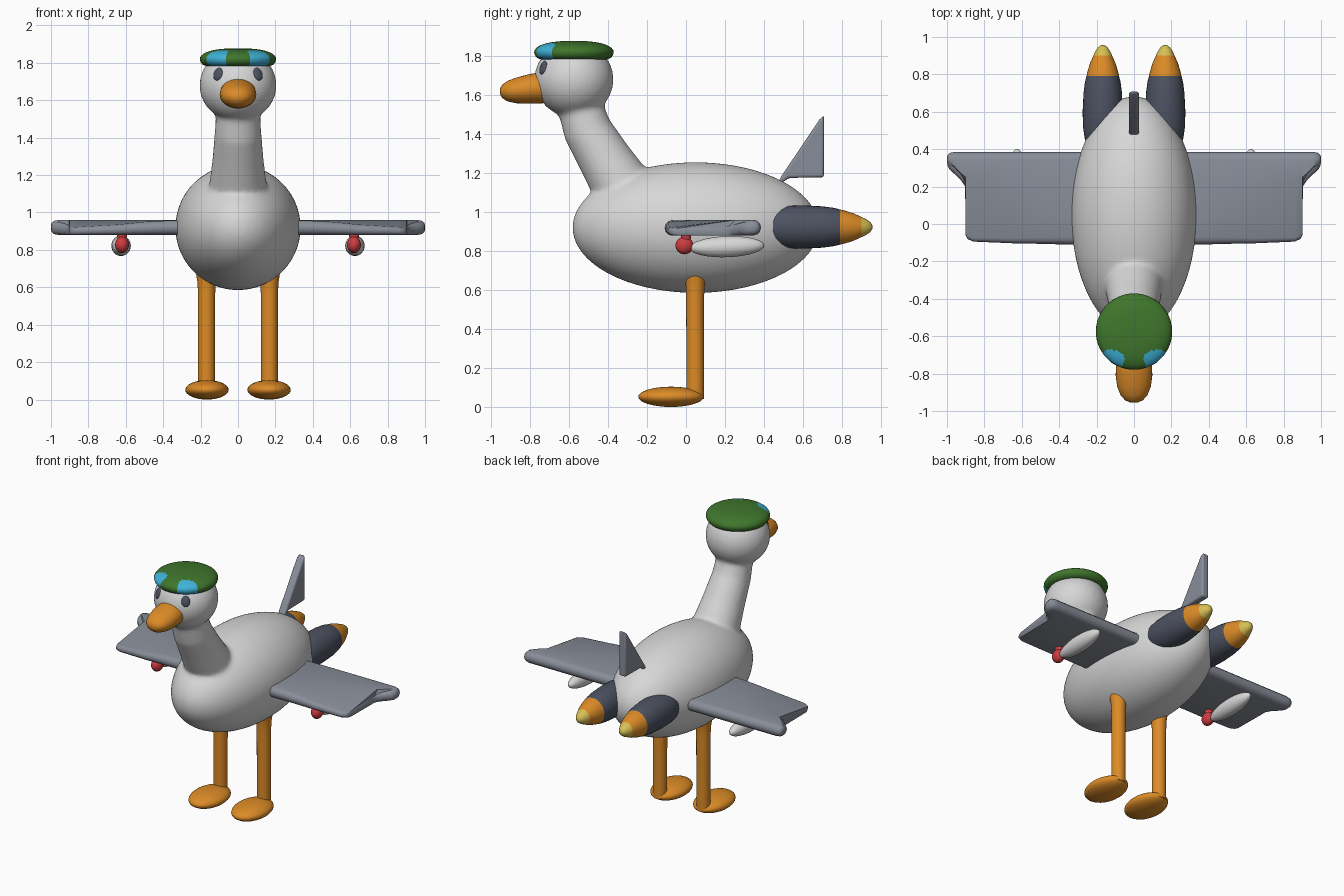
import bpy, bmesh, math
from mathutils import Vector, Matrix

if "Cube" in bpy.data.objects:
    bpy.data.objects.remove(bpy.data.objects["Cube"])

def material(name, rgb):
    m = bpy.data.materials.new(name)
    m.diffuse_color = (*rgb, 1)
    m.use_nodes = True
    m.node_tree.nodes["Principled BSDF"].inputs["Base Color"].default_value = m.diffuse_color
    return m

WHITE = material("pale_grey", (0.68, 0.68, 0.68))
GREY = material("wing_grey", (0.25, 0.27, 0.32))
SLATE = material("dark_slate", (0.075, 0.085, 0.12))
ORANGE = material("orange", (0.72, 0.26, 0.02))
YELLOW = material("yellow", (0.68, 0.53, 0.09))
GREEN = material("green", (0.05, 0.18, 0.025))
CYAN = material("cyan", (0.05, 0.45, 0.70))
RED = material("red", (0.62, 0.045, 0.05))

X, Y, Z = Vector((1, 0, 0)), Vector((0, 1, 0)), Vector((0, 0, 1))

def ring(c, u, v, a, b, n=32):
    """Ellipse of n points round c in the plane of u and v."""
    return [Vector(c) + u * a * math.cos(2 * math.pi * i / n) + v * b * math.sin(2 * math.pi * i / n)
            for i in range(n)]

def loft(bm, rings):
    """Skin a list of equal-length point loops and cap both ends."""
    vs = [[bm.verts.new(p) for p in r] for r in rings]
    n = len(rings[0])
    for a, b in zip(vs, vs[1:]):
        for i in range(n):
            bm.faces.new((a[i], a[(i + 1) % n], b[(i + 1) % n], b[i]))
    bm.faces.new(vs[0])
    bm.faces.new(vs[-1])

def ball(bm, c, r, rot=Matrix(), seg=32):
    m = Matrix.Translation(c) @ rot @ Matrix.Diagonal((*r, 1))
    bmesh.ops.create_uvsphere(bm, u_segments=seg, v_segments=seg // 2, radius=1, matrix=m)

def finish(name, bm, mats, rule=None, mirror=False, angle=40):
    """Turn the bmesh into an object, colour faces by rule(centre), smooth and mirror it."""
    bmesh.ops.recalc_face_normals(bm, faces=bm.faces)
    if rule:
        for f in bm.faces:
            f.material_index = rule(f.calc_center_median())
    me = bpy.data.meshes.new(name)
    bm.to_mesh(me)
    bm.free()
    for m in mats:
        me.materials.append(m)
    ob = bpy.data.objects.new(name, me)
    bpy.context.collection.objects.link(ob)
    bpy.ops.object.select_all(action='DESELECT')
    ob.select_set(True)
    bpy.context.view_layer.objects.active = ob
    bpy.ops.object.shade_smooth_by_angle(angle=math.radians(angle))
    if mirror:
        ob.modifiers.new("mirror", 'MIRROR').use_mirror_merge = False
    return ob

# Body, neck and head, fused into one smooth skin
bm = bmesh.new()
ball(bm, (0, 0.05, 0.92), (0.335, 0.633, 0.335), seg=64)
ball(bm, (0, -0.575, 1.68), (0.206, 0.203, 0.195), seg=48)
slant, across = Vector((0, -0.43, 0.9)).normalized(), Vector((0, 0.9, 0.43)).normalized()
neck = [(-0.27, 1.0, 0.17), (-0.345, 1.16, 0.152), (-0.42, 1.28, 0.137),
        (-0.505, 1.42, 0.125), (-0.545, 1.54, 0.117), (-0.57, 1.66, 0.12)]
loft(bm, [ring((0, y, z), X, across, r, r) for y, z, r in neck])
body = finish("body", bm, [WHITE])
rm = body.modifiers.new("fuse", 'REMESH')
rm.mode, rm.voxel_size, rm.use_smooth_shade = 'VOXEL', 0.014, True
sm = body.modifiers.new("soften", 'SMOOTH')
sm.factor, sm.iterations = 0.5, 8

# Beak
bm = bmesh.new()
beak = [(-0.68, 1.64, 0.085, 0.078), (-0.75, 1.637, 0.096, 0.08), (-0.81, 1.631, 0.098, 0.075),
        (-0.87, 1.624, 0.09, 0.066), (-0.915, 1.62, 0.072, 0.053), (-0.943, 1.619, 0.047, 0.034),
        (-0.955, 1.619, 0.018, 0.013)]
loft(bm, [ring((0, y, z), X, Z, a, b) for y, z, a, b in beak])
finish("beak", bm, [ORANGE], angle=60)

# Eyes, lying flat on the head
bm = bmesh.new()
normal = Vector((0.105, -0.16, 0.06))
ball(bm, (0.107, -0.732, 1.74), (0.028, 0.036, 0.012), normal.to_track_quat('Z', 'Y').to_matrix().to_4x4(), 20)
finish("eyes", bm, [SLATE], mirror=True)

# Flat cap with two cyan lenses on its front edge
bm = bmesh.new()
cap = [(0.02, 1.878), (0.07, 1.876), (0.1, 1.873), (0.12, 1.87), (0.135, 1.867), (0.15, 1.863),
       (0.165, 1.858), (0.18, 1.851), (0.193, 1.842), (0.202, 1.83), (0.204, 1.818), (0.2, 1.804),
       (0.19, 1.791), (0.17, 1.783), (0.1, 1.78)]
loft(bm, [ring((0, -0.575, z), X, Y, r, r, 96) for r, z in cap])
def lens(c):
    return int(((abs(c.x) - 0.118) / 0.066) ** 2 + ((c.y + 0.728) / 0.056) ** 2 < 1)
finish("cap", bm, [GREEN, CYAN], lens, angle=60)

# Wings: rounded slabs with a raised rear and a flared tip
def section(x, y0, y1, t0, t1):
    zb = 0.92 - t1 / 2
    front, back = (y0 + t0 / 2, zb + t0 / 2, t0 / 2), (y1 - t1 / 2, 0.92, t1 / 2)
    pts = []
    for (cy, cz, r), start in ((back, -90), (front, 90)):
        for k in range(7):
            a = math.radians(start + 30 * k)
            pts.append(Vector((x, cy + r * math.cos(a), cz + r * math.sin(a))))
        if start == -90:   # crease where the top starts to slope forward
            yc = min(max(0.05, 0.05 + (x - 0.45) * 0.45), back[0] - 0.01)
            pts.append(Vector((x, max(yc, front[0] + 0.005), zb + t1)))
    return pts

bm = bmesh.new()
wing = [(0.2, -0.11, 0.385, 0.08, 0.08), (0.36, -0.11, 0.385, 0.078, 0.08),
        (0.5, -0.106, 0.385, 0.07, 0.08), (0.65, -0.103, 0.385, 0.055, 0.08),
        (0.86, -0.094, 0.385, 0.042, 0.08), (0.89, -0.08, 0.385, 0.04, 0.08),
        (0.9, -0.06, 0.385, 0.036, 0.08), (0.903, 0.2, 0.385, 0.05, 0.08),
        (0.925, 0.235, 0.385, 0.06, 0.08), (0.96, 0.268, 0.385, 0.07, 0.08),
        (0.985, 0.29, 0.38, 0.06, 0.07), (0.996, 0.31, 0.37, 0.045, 0.05),
        (1.0, 0.33, 0.355, 0.02, 0.02)]
loft(bm, [section(*s) for s in wing])
finish("wings", bm, [GREY], mirror=True)

# Pods under the wings with red noses
bm = bmesh.new()
ball(bm, (0.625, 0.21, 0.822), (0.052, 0.192, 0.054), Matrix.Rotation(math.radians(2), 4, 'X'))
finish("pods", bm, [WHITE], mirror=True)
bm = bmesh.new()
ball(bm, (0.62, -0.008, 0.828), (0.037, 0.046, 0.045), seg=24)
loft(bm, [ring((0.62, 0.0, z), X, Y, r, r, 16) for z, r in ((0.82, 0.03), (0.86, 0.024), (0.9, 0.03))])
finish("pod_noses", bm, [RED], mirror=True)

# Rear engines: slate casing, orange flame, yellow tip
bm = bmesh.new()
engine = [(0.4, 0.085), (0.46, 0.1), (0.52, 0.109), (0.6, 0.111), (0.7, 0.106), (0.76, 0.098),
          (0.79, 0.09), (0.82, 0.083), (0.86, 0.07), (0.9, 0.052), (0.925, 0.04), (0.945, 0.026),
          (0.956, 0.01)]
loft(bm, [ring((0.167, y, 0.923), X, Z, r * 0.97, r) for y, r in engine])
finish("engines", bm, [SLATE, ORANGE, YELLOW], lambda c: (c.y > 0.79) + (c.y > 0.895), mirror=True, angle=60)

# Tail fin
bm = bmesh.new()
fin = [(0.46, 1.13), (0.53, 1.175), (0.708, 1.178), (0.708, 1.495), (0.685, 1.475), (0.49, 1.185)]
loft(bm, [[Vector((x, y, z)) for y, z in fin] for x in (-0.027, 0.027)])
bv = finish("tail_fin", bm, [GREY]).modifiers.new("round", 'BEVEL')
bv.width, bv.segments = 0.016, 3

# Legs with flared hips, and feet
bm = bmesh.new()
leg = [(0.04, 0.045), (0.56, 0.046), (0.62, 0.048), (0.66, 0.054), (0.7, 0.06)]
loft(bm, [ring((0.168, 0.047, z), X, Y, r, r, 24) for z, r in leg])
finish("legs", bm, [ORANGE], mirror=True)
bm = bmesh.new()
ball(bm, (0.166, -0.077, 0.052), (0.116, 0.168, 0.052))
finish("feet", bm, [ORANGE], mirror=True)
